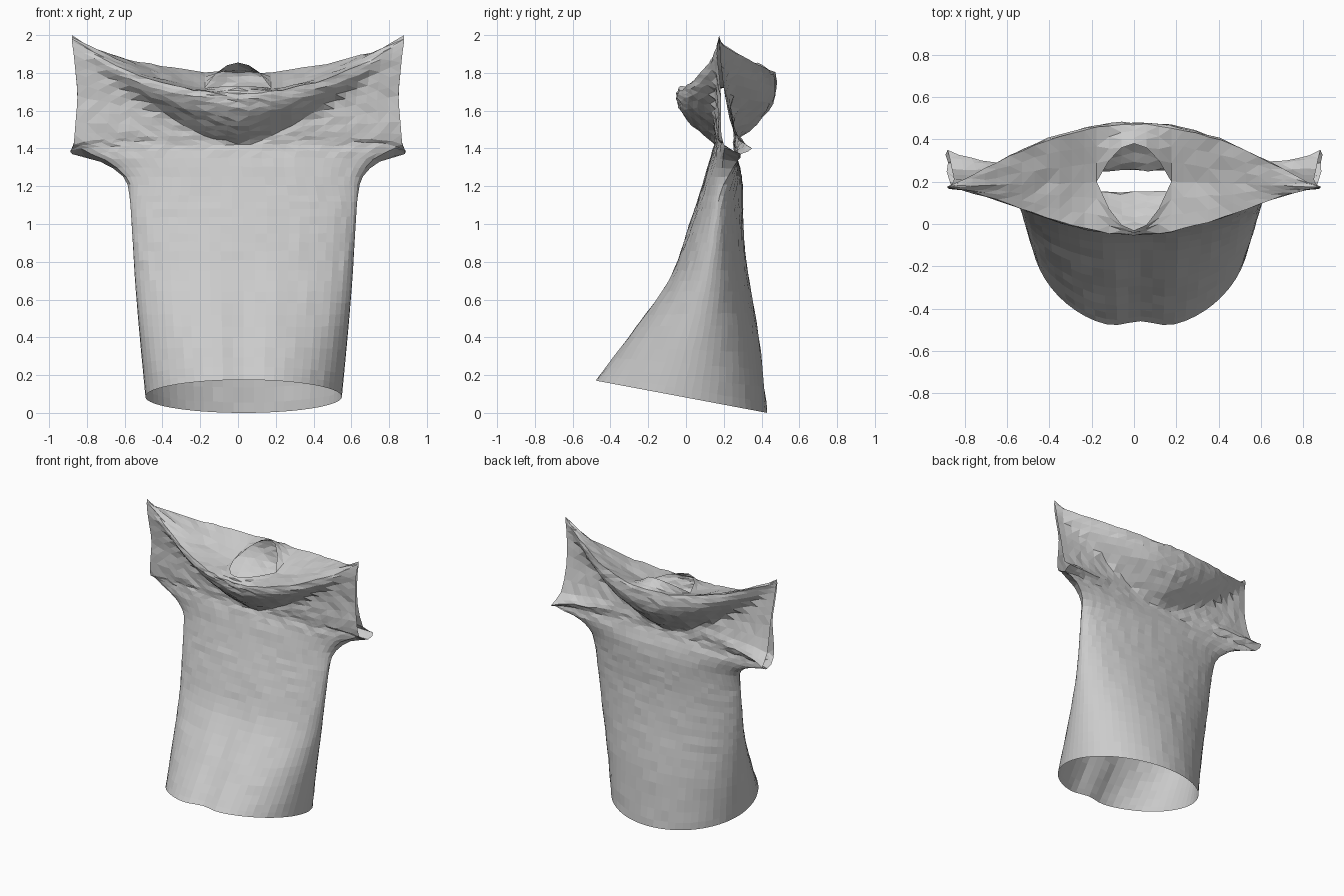
import bpy
import bmesh
import random
from math import sin, pi, exp

random.seed(4)
if "Cube" in bpy.data.objects:
    bpy.data.objects.remove(bpy.data.objects["Cube"])

COLUMNS = 15              # columns on each side of the middle
NECK = 0.2                # neck half-width as a share of the shoulder width
HALF = 0.88               # shoulder half-width

# Side seam from hem to the bottom of the cuff: half-width, depth, height
side_seam = [(.52, -.02, .085), (.55, .05, .4), (.575, .11, .7), (.59, .15, .95),
             (.605, .18, 1.15), (.635, .22, 1.25), (.74, .27, 1.33), (.88, .29, 1.37)]
front_cuff = [(.87, .2, 1.42), (.86, .185, 1.54), (.85, .185, 1.68),
              (.86, .175, 1.8), (.87, .165, 1.9), (.88, .17, 1.97)]
back_cuff = [(.88, .35, 1.4), (.86, .26, 1.47), (.85, .21, 1.66),
             (.86, .19, 1.8), (.87, .18, 1.9), (.88, .178, 1.97)]

# Middle line of each panel from hem to top fold: depth, height, fullness
front_line = [(-.5, .175, .5), (-.32, .4, .5), (-.1, .7, .5), (0, .95, .5),
              (.07, 1.15, .5), (.1, 1.25, .4), (.13, 1.35, .25), (.15, 1.42, .25),
              (.15, 1.47, .5), (.145, 1.52, .8), (.14, 1.57, 1),
              (.135, 1.62, 1), (.13, 1.66, 1), (.13, 1.69, 1)]
back_line = [(.43, 0, .5), (.385, .4, .5), (.335, .7, .5), (.305, .95, .5),
             (.3, 1.15, .5), (.295, 1.25, .5), (.275, 1.33, .5), (.255, 1.4, .5),
             (.25, 1.46, .7), (.25, 1.53, 1), (.25, 1.6, 1),
             (.25, 1.68, 1), (.25, 1.75, 1), (.24, 1.8, 1)]


def smooth_rows(keys, steps):
    """Pass a smooth curve through rows of parameters."""
    rows = []
    last = len(keys) - 1
    for i in range(last):
        a, b, c, d = (keys[min(max(i + k, 0), last)] for k in (-1, 0, 1, 2))
        count = steps if i < 4 else 2
        for s in range(count):
            t = s / count
            rows.append([q + .5 * t * (r - p + t * (2 * p - 5 * q + 4 * r - w
                        + t * (3 * (q - r) + w - p)))
                        for p, q, r, w in zip(a, b, c, d)])
    return rows + [list(keys[-1])]


def drape(x, z, direction):
    """Sagging swag of cloth hung from shoulder to shoulder."""
    across = min(abs(x) / HALF, 1)
    depth, spread, top = (.18, 2, 1.66) if direction < 0 else (.23, 1.3, 1.72)
    low = 1.42 + .5 * across ** 1.4
    high = top + .3 * across ** 2
    t = min(max((z - low) / (high - low), 0), 1)
    return direction * depth * (1 - across ** 2) ** spread * sin(t * pi / 2)


def row_points(row, direction):
    """Sweep one row from the right seam across the middle to the left seam."""
    width, edge_y, edge_z, mid_y, mid_z, fullness = row
    roundness = min(max((1.5 - mid_z) / .4, 0), 1)
    points = []
    for i in range(-COLUMNS, COLUMNS + 1):
        u = i / COLUMNS
        s = u + (sin(u * pi / 2) - u) * roundness
        rest = max(1 - s * s, 0) ** fullness
        x = width * s
        z = edge_z + (mid_z - edge_z) * rest
        y = edge_y + (mid_y - edge_y) * rest + drape(x, z, direction)
        if direction < 0:                       # shallow fold in the lower front
            y += .05 * max(1 - z, 0) * exp(-(x / .1) ** 2)
        lean = .03 * min(max((1.38 - z) / .15, 0), 1)
        points.append((x + lean, y, z))
    return points


def top_edge(direction):
    """Shoulder seam, opening into the neck edge; -1 is front, 1 is back."""
    points = []
    for i in range(-COLUMNS, COLUMNS + 1):
        u = abs(i) / COLUMNS
        along = max(u - NECK, 0) / (1 - NECK)
        y, z = .2 - .025 * along, 1.72 + .28 * along ** 1.5
        if u < NECK:
            bow = 1 - (u / NECK) ** 2
            y += bow * (.18 if direction > 0 else -.23)
            z += bow * (.135 if direction > 0 else .01)
        points.append((HALF * i / COLUMNS, y, z))
    return points


def panel(bm, line, cuff, direction):
    """Build one half of the garment as a draped sheet."""
    keys = [e + m for e, m in zip(side_seam + cuff, line)]
    rows = [row_points(r, direction) for r in smooth_rows(keys, 5)]
    fold, top = rows[-1], top_edge(direction)
    for t in (1 / 3, 2 / 3, 1):
        rows.append([tuple(a + (b - a) * t for a, b in zip(p, q))
                     for p, q in zip(fold, top)])
    grid = [[bm.verts.new(p) for p in r] for r in rows]
    for low, high in zip(grid, grid[1:]):
        for i in range(2 * COLUMNS):
            quad = [low[i], low[i + 1], high[i + 1], high[i]]
            bm.faces.new(quad if direction < 0 else quad[::-1])


# Sew the two panels together along sides and shoulders
bm = bmesh.new()
panel(bm, front_line, front_cuff, -1)
panel(bm, back_line, back_cuff, 1)
bmesh.ops.remove_doubles(bm, verts=bm.verts, dist=.002)

# Crumple the cloth, mostly around the shoulders and sleeves
for v in bm.verts:
    if not v.is_boundary:
        amount = .003 if v.co.z < 1.35 else .005
        v.co.y += random.uniform(-amount, amount)
        v.co.z += random.uniform(-amount, amount)
bmesh.ops.triangulate(bm, faces=[f for f in bm.faces if f.calc_center_median().z > 1.35])

mesh = bpy.data.meshes.new("shirt")
bm.to_mesh(mesh)
bm.free()
shirt = bpy.data.objects.new("shirt", mesh)
bpy.context.collection.objects.link(shirt)

# Plain grey cloth
cloth = bpy.data.materials.new("grey cloth")
cloth.use_nodes = True
grey = (.6, .6, .6, 1)
cloth.diffuse_color = grey
cloth.node_tree.nodes["Principled BSDF"].inputs["Base Color"].default_value = grey
mesh.materials.append(cloth)
